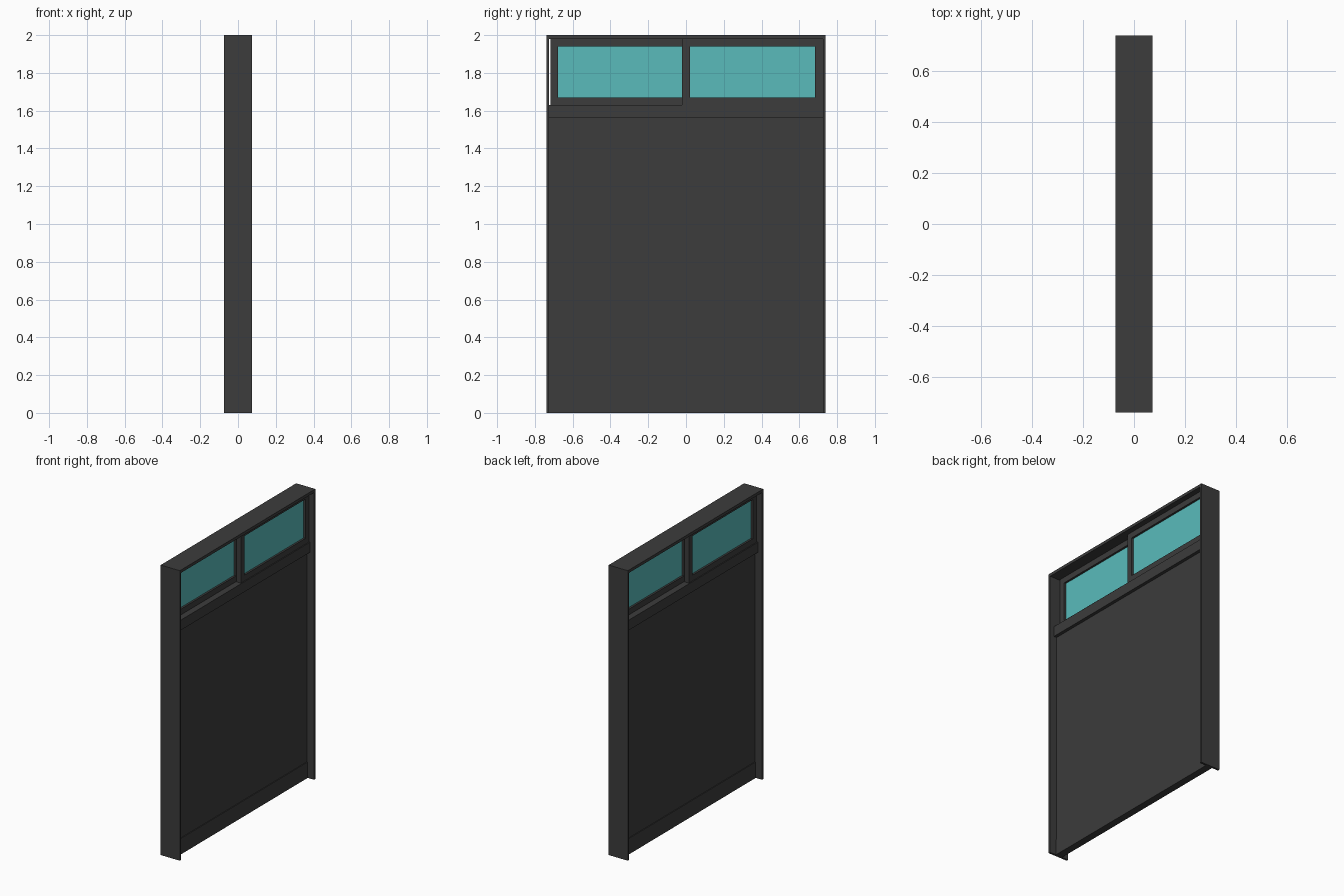
import bpy

if "Cube" in bpy.data.objects:
    bpy.data.objects.remove(bpy.data.objects["Cube"])


def material(name, color):
    m = bpy.data.materials.new(name)
    m.diffuse_color = color
    m.use_nodes = True
    m.node_tree.nodes["Principled BSDF"].inputs["Base Color"].default_value = m.diffuse_color
    return m


DARK = material("dark_metal", (0.045, 0.045, 0.045, 1))
GLASS = material("tinted_glass", (0.1, 0.5, 0.5, 0.45))


def box(name, x, y, z, mat=DARK):
    """Axis-aligned box from (min, max) ranges."""
    bpy.ops.mesh.primitive_cube_add(size=1, location=[sum(r) / 2 for r in (x, y, z)])
    ob = bpy.context.object
    ob.name = name
    ob.scale = [r[1] - r[0] for r in (x, y, z)]
    bpy.ops.object.transform_apply(location=False, rotation=False, scale=True)
    ob.data.materials.append(mat)
    return ob


def sash(name, x, y, z, w):
    """Sliding window: two stiles, two rails and a thin pane."""
    box(name + "_stile_a", x, (y[0], y[0] + w), z)
    box(name + "_stile_b", x, (y[1] - w, y[1]), z)
    inner = (y[0] + w, y[1] - w)
    box(name + "_bottom_rail", x, inner, (z[0], z[0] + w))
    box(name + "_top_rail", x, inner, (z[1] - w, z[1]))
    mid = sum(x) / 2
    box(name + "_glass", (mid - 0.003, mid + 0.003), inner, (z[0] + w, z[1] - w), GLASS)


# Outer frame
FX = (-0.073, 0.073)
Y_OUT, Y_IN = 0.738, 0.724
box("left_post", FX, (-Y_OUT, -Y_IN), (0, 2))
box("right_post", FX, (Y_IN, Y_OUT), (0, 2))
box("top_beam", FX, (-Y_IN, Y_IN), (1.98, 2))

# Solid lower panel, skirting and window sill rail
span = (-Y_IN, Y_IN)
box("panel", (-0.02, 0.02), span, (0.11, 1.56))
box("skirting", (-0.025, 0.025), span, (0, 0.11))
box("sill_rail", (-0.042, 0.042), span, (1.56, 1.63))

# Two sliding windows on separate tracks
sash("front_sash", (0.002, 0.036), (-0.02, Y_IN), (1.63, 1.98), 0.04)
sash("rear_sash", (-0.036, -0.002), (-0.717, 0.02), (1.63, 1.98), 0.04)
